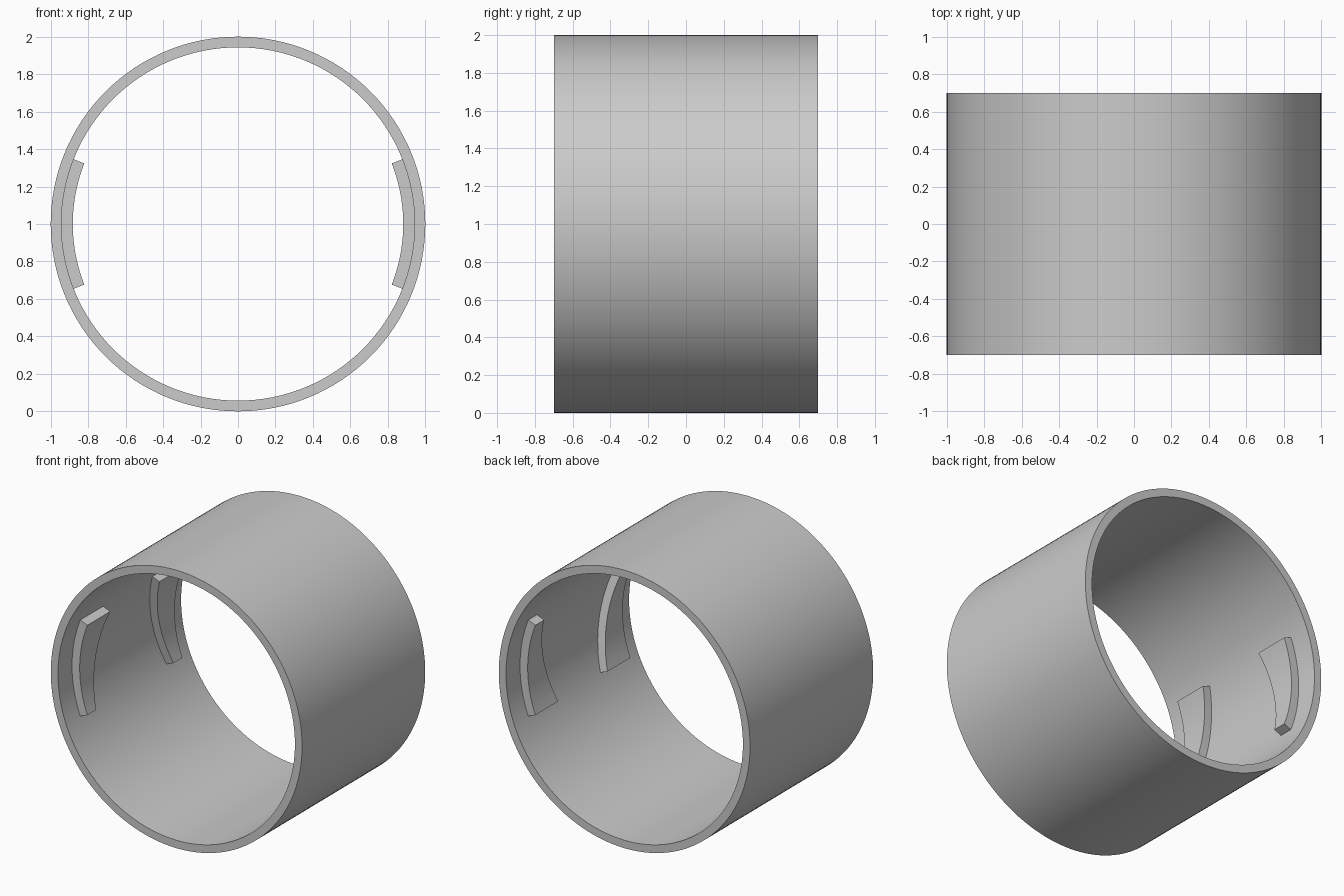
import bpy
import bmesh
import math

default = bpy.data.objects.get("Cube")
if default:
    bpy.data.objects.remove(default, do_unlink=True)

OUTER, INNER, LIP = 1.0, 0.943, 0.882   # radii of tube and lugs
HALF = 0.70                             # half length of the tube
SEGMENTS = 128

grey = bpy.data.materials.new("plain grey")
grey.use_nodes = True
grey.diffuse_color = (0.6, 0.6, 0.6, 1)
grey.node_tree.nodes["Principled BSDF"].inputs["Base Color"].default_value = (0.6, 0.6, 0.6, 1)


def sweep(name, sections, closed):
    """Join quad sections of (radius, angle, y) points around the y axis."""
    bm = bmesh.new()
    rings = [[bm.verts.new((r * math.cos(a), y, 1 + r * math.sin(a))) for r, a, y in s]
             for s in sections]
    pairs = list(zip(rings, rings[1:]))
    if closed:
        pairs.append((rings[-1], rings[0]))
    else:
        bm.faces.new(rings[0])
        bm.faces.new(rings[-1])
    for one, two in pairs:
        for i in range(4):
            j = (i + 1) % 4
            bm.faces.new((one[i], one[j], two[j], two[i]))
    bmesh.ops.recalc_face_normals(bm, faces=bm.faces)
    mesh = bpy.data.meshes.new(name)
    bm.to_mesh(mesh)
    bm.free()
    mesh.materials.append(grey)
    obj = bpy.data.objects.new(name, mesh)
    bpy.context.collection.objects.link(obj)
    bpy.ops.object.select_all(action='DESELECT')
    obj.select_set(True)
    bpy.context.view_layer.objects.active = obj
    bpy.ops.object.shade_smooth_by_angle(angle=math.radians(30))


def section(inner, outer, angle, y0, y1):
    return [(inner, angle, y0), (outer, angle, y0), (outer, angle, y1), (inner, angle, y1)]


# Open tube
sweep("tube", [section(INNER, OUTER, math.tau * i / SEGMENTS, -HALF, HALF)
               for i in range(SEGMENTS)], True)

# Four curved lugs inside: flat outward face, slanted inward face
SPAN = math.radians(21.5)
STEPS = 20
for side, centre in (("left", 0), ("right", math.pi)):
    for end, sign in (("front", -1), ("back", 1)):
        parts = []
        for i in range(STEPS + 1):
            t = i / STEPS
            angle = centre - SPAN + 2 * SPAN * t
            slant = 0.28 + 0.16 * t
            parts.append(section(LIP, INNER + 0.002, angle, sign * 0.54, sign * slant))
        sweep(f"{end}_{side}_lug", parts, False)
